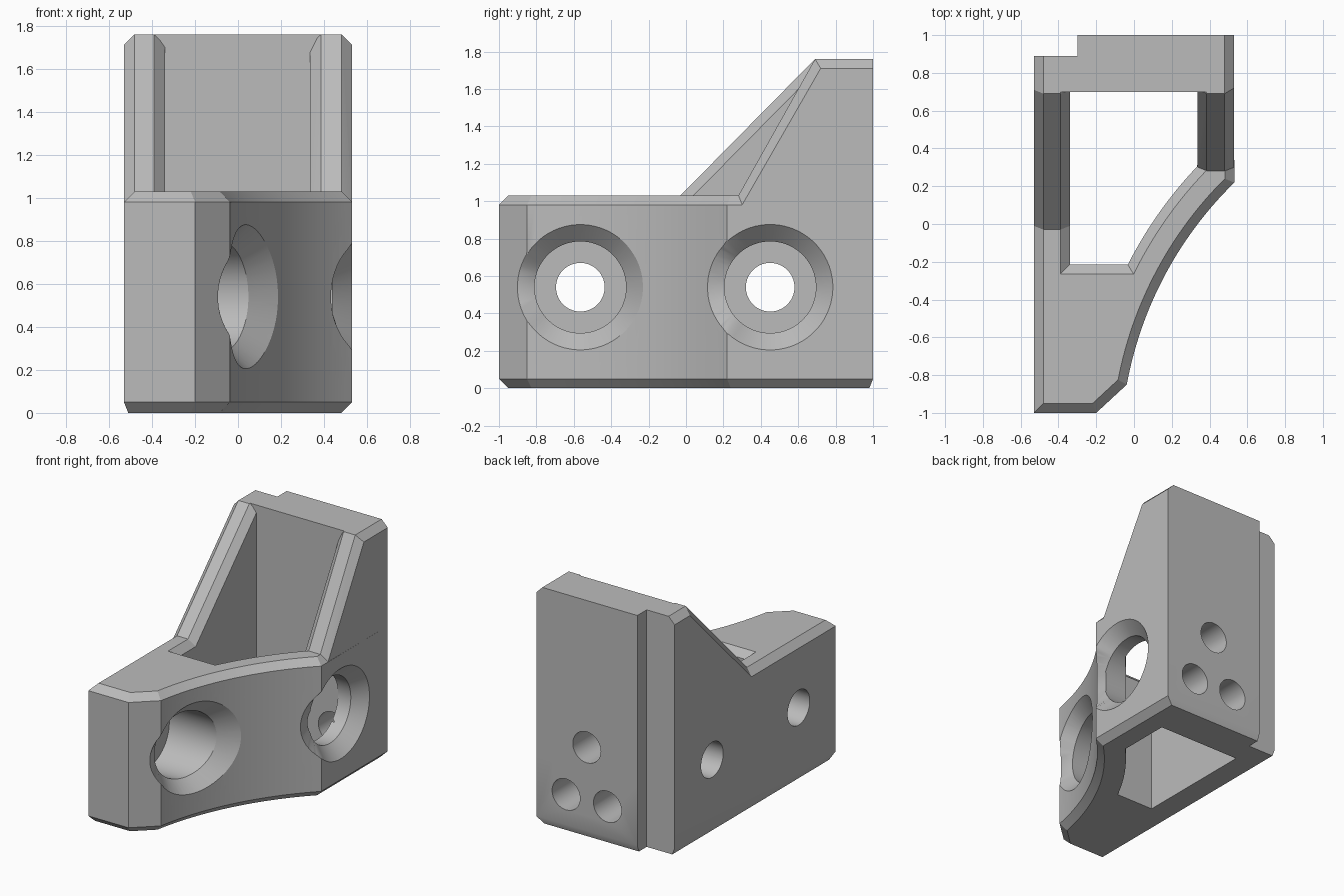
import bpy, bmesh, math
from mathutils import Vector

if "Cube" in bpy.data.objects:
    bpy.data.objects.remove(bpy.data.objects["Cube"])

ARC_X, ARC_Y, ARC_R, WALL = 1.929, -1.211, 2.0, 0.2
CH = 0.05                      # chamfer size
TOP, LOW = 1.76, 1.03          # back height and front block height
HOLE_Z = 0.54


def make(name, bm):
    bmesh.ops.recalc_face_normals(bm, faces=bm.faces)
    me = bpy.data.meshes.new(name)
    bm.to_mesh(me)
    bm.free()
    ob = bpy.data.objects.new(name, me)
    bpy.context.collection.objects.link(ob)
    return ob


def loft(name, rings):
    """Closed solid through rings with equal point counts."""
    bm = bmesh.new()
    vs = [[bm.verts.new(p) for p in r] for r in rings]
    n = len(vs[0])
    for a, b in zip(vs, vs[1:]):
        for i in range(n):
            j = (i + 1) % n
            bm.faces.new((a[i], a[j], b[j], b[i]))
    bm.faces.new(vs[0][::-1])
    bm.faces.new(vs[-1])
    return make(name, bm)


def hull(name, points):
    bm = bmesh.new()
    for p in points:
        bm.verts.new(p)
    res = bmesh.ops.convex_hull(bm, input=bm.verts)
    inner = [g for g in res["geom_interior"] if isinstance(g, bmesh.types.BMVert)]
    bmesh.ops.delete(bm, geom=inner, context='VERTS')
    bmesh.ops.dissolve_limit(bm, angle_limit=0.01, verts=bm.verts, edges=bm.edges)
    return make(name, bm)


def box(name, lo, hi):
    return hull(name, [(x, y, z) for x in (lo[0], hi[0])
                       for y in (lo[1], hi[1]) for z in (lo[2], hi[2])])


def combine(target, tool, operation):
    mod = target.modifiers.new("combine", 'BOOLEAN')
    mod.operation, mod.solver, mod.object = operation, 'EXACT', tool
    bpy.context.view_layer.objects.active = target
    bpy.ops.object.modifier_apply(modifier=mod.name)
    bpy.data.objects.remove(tool)


def arc(radius, a0, a1, n=28):
    return [(ARC_X + radius * math.cos(a0 + (a1 - a0) * i / n),
             ARC_Y + radius * math.sin(a0 + (a1 - a0) * i / n)) for i in range(n + 1)]


def angle_of(x, y):
    return math.atan2(y - ARC_Y, x - ARC_X)


def inset(poly, z, d, back=0.0, left=None):
    """Polygon moved inward by d; the last two edges (back, left) may differ."""
    n = len(poly)
    dist = [d] * n
    dist[n - 2], dist[n - 1] = back, d if left is None else left
    normals = []
    for i in range(n):
        e = Vector(poly[(i + 1) % n]) - Vector(poly[i])
        normals.append(Vector((-e.y, e.x)).normalized())
    ring = []
    for i, p in enumerate(poly):
        a, b, da, db = normals[i - 1], normals[i], dist[i - 1], dist[i]
        c = a.dot(b)
        if da == db:
            off = (a + b) * (da / (1 + c))
        else:
            off = (a * (da - db * c) + b * (db - da * c)) / (1 - c * c)
        ring.append((p[0] + off.x, p[1] + off.y, z))
    return ring


# Front block with a concave right side
outline = [(-0.53, -1), (-0.2, -1)]
outline += arc(ARC_R, angle_of(-0.04, -0.85), angle_of(0.53, 0.22))
outline += [(0.53, 1), (-0.53, 1)]
body = loft("bracket_body", [inset(outline, 0, CH, 0.02, 0.02), inset(outline, CH, 0),
                             inset(outline, LOW - CH, 0), inset(outline, LOW, CH)])

# Open pocket with a chamfered rim
pocket = [(-0.34, -0.215)]
pocket += arc(ARC_R + WALL, angle_of(-0.033, -0.215), angle_of(0.335, 0.305))
pocket += [(0.335, 0.70), (-0.34, 0.70)]
combine(body, loft("pocket", [inset(pocket, -0.1, 0), inset(pocket, LOW - CH, 0),
                              inset(pocket, LOW + CH, -2 * CH)]), 'DIFFERENCE')


# Sloping side walls with chamfered edges
def side_wall(name, outer, inner, foot, low_foot, low_peak):
    s = CH if outer < inner else -CH
    low = [(low_foot, 0.5), (low_foot, LOW - CH), (low_peak, TOP - CH), (1, TOP - CH), (1, 0.5)]
    full = [(foot, LOW), (0.69, TOP), (1, TOP)]
    pts = [(x, y, z) for x in (outer, inner) for y, z in low]
    pts += [(x, y, z) for x in (outer + s, inner - s) for y, z in full]
    return hull(name, pts)


combine(body, side_wall("right_wall", -0.53, -0.34, -0.03, -0.01, 0.71), 'UNION')
combine(body, side_wall("left_wall", 0.53, 0.335, 0.28, 0.30, 0.72), 'UNION')

# Back plate and its corner rebate
combine(body, box("back_plate", (-0.40, 0.70, 0.5), (0.40, 1, TOP)), 'UNION')
combine(body, box("rebate", (-0.8, 0.89, -0.2), (-0.30, 1.2, 2)), 'DIFFERENCE')


def surface_x(y):
    """Position of the curved outer side at depth y."""
    if y > 0.22:
        return 0.53
    if y < -0.85:
        return -0.04 + (y + 0.85) * 1.07
    return ARC_X - math.sqrt(ARC_R ** 2 - (y - ARC_Y) ** 2)


def circle(cy, r, x_of, n=64):
    ring = []
    for i in range(n):
        t = 2 * math.pi * (i + 0.5) / n
        y = cy + r * math.cos(t)
        ring.append((x_of(y), y, HOLE_Z + r * math.sin(t)))
    return ring


# Two countersunk cross holes
for cy, floor in ((-0.565, -0.34), (0.45, 0.0)):
    bore = loft("bore", [circle(cy, 0.245, lambda y: floor),
                         circle(cy, 0.245, lambda y: surface_x(y) - 0.09),
                         circle(cy, 0.335, surface_x),
                         circle(cy, 0.355, lambda y: surface_x(y) + 0.02),
                         circle(cy, 0.355, lambda y: 0.9)])
    combine(body, bore, 'DIFFERENCE')
    bolt = loft("bolt_hole", [circle(cy, 0.13, lambda y: -0.7),
                              circle(cy, 0.13, lambda y: floor + 0.1)])
    combine(body, bolt, 'DIFFERENCE')

# Three mounting holes in the back plate
for x, z in ((0.115, 0.67), (0.285, 0.275), (-0.055, 0.275)):
    rings = [[(x + 0.115 * math.cos(i * math.pi / 24), y, z + 0.115 * math.sin(i * math.pi / 24))
              for i in range(48)] for y in (0.62, 1.1)]
    combine(body, loft("mount_hole", rings), 'DIFFERENCE')

# Material and shading
grey = bpy.data.materials.new("plain_grey")
grey.use_nodes = True
colour = (0.5, 0.5, 0.5, 1)
grey.diffuse_color = colour
grey.node_tree.nodes["Principled BSDF"].inputs["Base Color"].default_value = colour
body.data.materials.clear()
body.data.materials.append(grey)
for ob in bpy.context.selected_objects:
    ob.select_set(False)
body.select_set(True)
bpy.context.view_layer.objects.active = body
bpy.ops.object.shade_smooth_by_angle(angle=math.radians(25))
